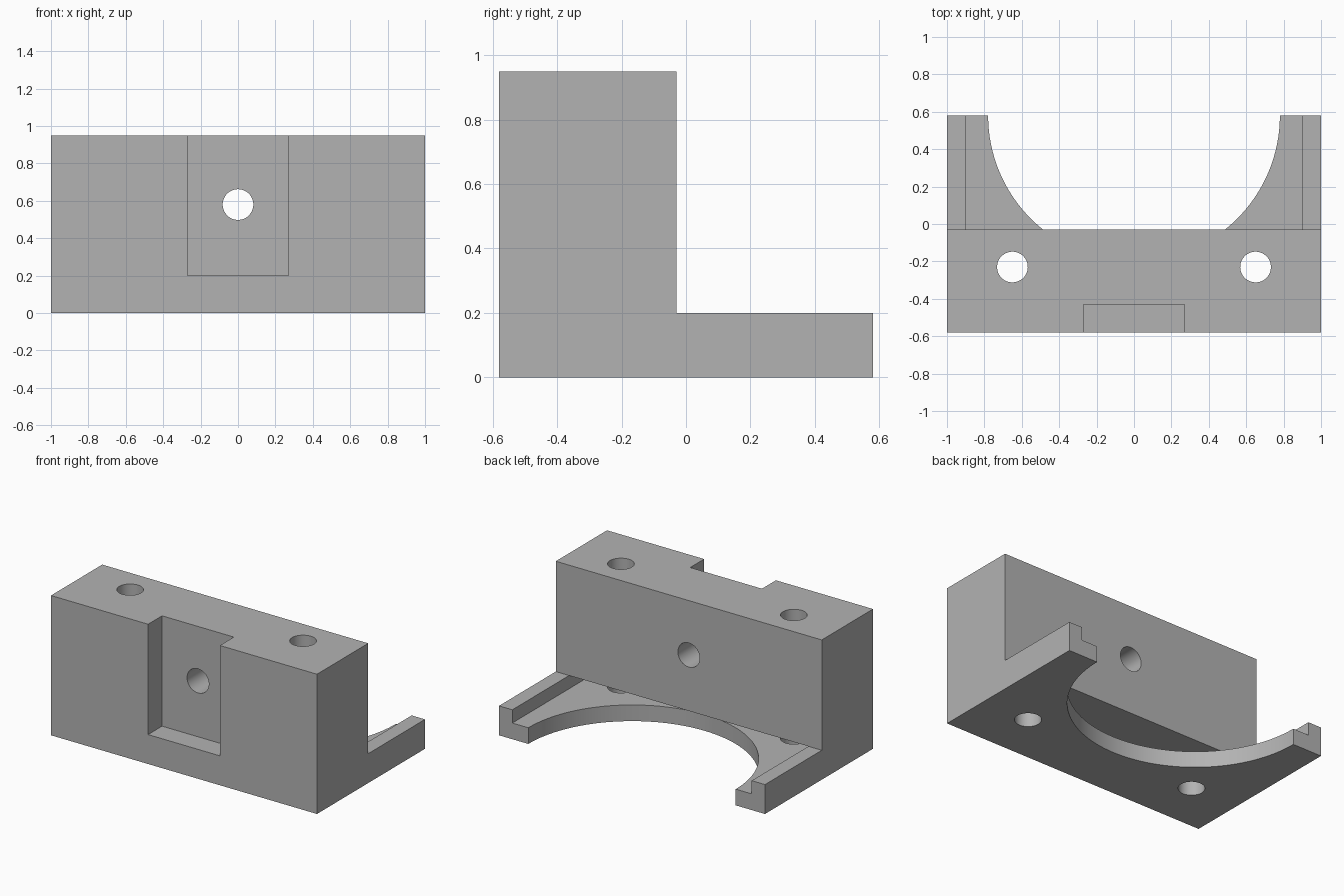
import bpy
import bmesh
import math
from mathutils import Matrix, Vector

if "Cube" in bpy.data.objects:
    bpy.data.objects.remove(bpy.data.objects["Cube"], do_unlink=True)

# Main dimensions
HALF_X, HALF_Y, HEIGHT = 1.0, 0.58, 0.95
BLOCK_BACK = -0.03      # rear face of the upright block
BASE_TOP = 0.20         # top of the side rails and of the slot
FLOOR = 0.11            # top of the thin base plate
HOLE_R = 0.082

grey = bpy.data.materials.new("plain grey")
grey.use_nodes = True
colour = (0.45, 0.45, 0.45, 1)
grey.diffuse_color = colour
grey.node_tree.nodes["Principled BSDF"].inputs["Base Color"].default_value = colour


def add_object(name, bm):
    bmesh.ops.recalc_face_normals(bm, faces=bm.faces[:])
    mesh = bpy.data.meshes.new(name)
    bm.to_mesh(mesh)
    bm.free()
    obj = bpy.data.objects.new(name, mesh)
    bpy.context.collection.objects.link(obj)
    return obj


def box(name, low, high):
    low, high = Vector(low), Vector(high)
    bm = bmesh.new()
    place = Matrix.Translation((low + high) / 2) @ Matrix.Diagonal((high - low).to_4d())
    bmesh.ops.create_cube(bm, size=1, matrix=place)
    return add_object(name, bm)


def cylinder(name, centre, radius, depth, sides=64, turn=0):
    bm = bmesh.new()
    place = Matrix.Translation(centre) @ Matrix.Rotation(turn, 4, "X")
    bmesh.ops.create_cone(bm, cap_ends=True, segments=sides, radius1=radius,
                          radius2=radius, depth=depth, matrix=place)
    return add_object(name, bm)


# Body: L-shaped side profile extruded across the width
profile = [(-HALF_Y, 0), (HALF_Y, 0), (HALF_Y, BASE_TOP),
           (BLOCK_BACK, BASE_TOP), (BLOCK_BACK, HEIGHT), (-HALF_Y, HEIGHT)]
bm = bmesh.new()
face = bm.faces.new([bm.verts.new((-HALF_X, y, z)) for y, z in profile])
swept = bmesh.ops.extrude_face_region(bm, geom=[face])["geom"]
bmesh.ops.translate(bm, vec=(2 * HALF_X, 0, 0),
                    verts=[v for v in swept if isinstance(v, bmesh.types.BMVert)])
body = add_object("mounting_bracket", bm)

cutters = [
    # Wide slot between the side rails, running under the block
    box("slot_cutter", (-0.9, -0.47, FLOOR), (0.9, 0.8, BASE_TOP)),
    # Recess in the front face, open at the top
    box("front_recess_cutter", (-0.27, -0.8, BASE_TOP), (0.27, -0.43, 1.2)),
    # Round cutout in the base plate
    cylinder("round_cutout_cutter", (0, HALF_Y, 0), 0.78, 0.3, sides=128),
    # Horizontal hole through the recess
    cylinder("front_hole_cutter", (0, -0.25, 0.58), HOLE_R, 1, turn=math.pi / 2),
]
# Vertical screw holes
for side, x in (("right", -0.65), ("left", 0.65)):
    cutters.append(cylinder(side + "_screw_hole_cutter", (x, -0.23, 0.5), HOLE_R, 1.4))

bpy.ops.object.select_all(action="DESELECT")
body.select_set(True)
bpy.context.view_layer.objects.active = body
for cutter in cutters:
    cutter.hide_render = True
    cut = body.modifiers.new(cutter.name, "BOOLEAN")
    cut.operation = "DIFFERENCE"
    cut.solver = "EXACT"
    cut.object = cutter
    bpy.ops.object.modifier_apply(modifier=cut.name)
    bpy.data.objects.remove(cutter, do_unlink=True)

body.data.materials.clear()
body.data.materials.append(grey)
bpy.ops.object.shade_smooth_by_angle(angle=math.radians(30))
